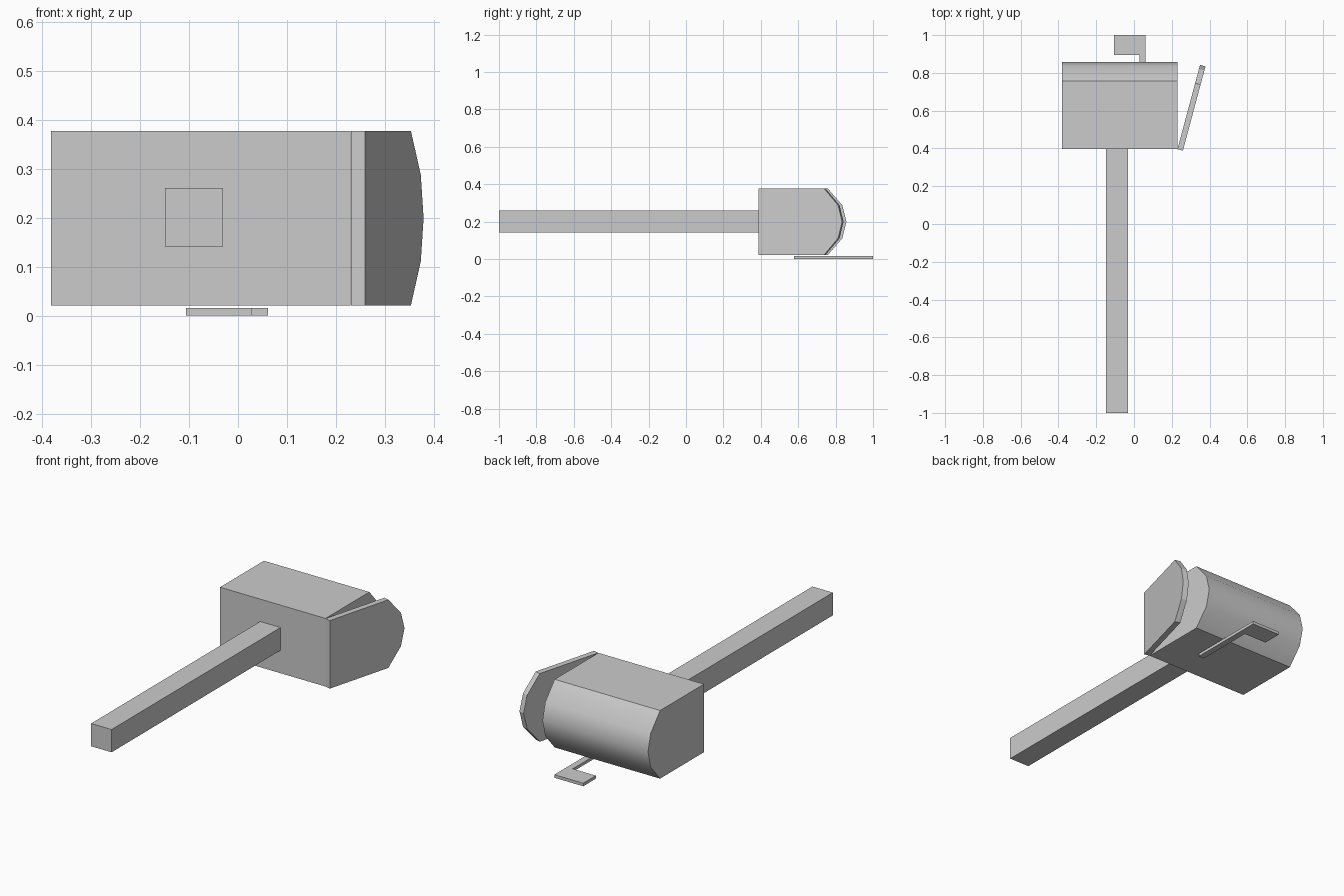
import bpy, bmesh, math
from mathutils import Matrix

if "Cube" in bpy.data.objects:
    bpy.data.objects.remove(bpy.data.objects["Cube"])


def prism(name, pts, depth, matrix):
    """Extrude a 2D outline by depth along local z, then place it."""
    bm = bmesh.new()
    face = bm.faces.new([bm.verts.new((a, b, 0)) for a, b in pts])
    ext = bmesh.ops.extrude_face_region(bm, geom=[face])
    verts = [v for v in ext["geom"] if isinstance(v, bmesh.types.BMVert)]
    bmesh.ops.translate(bm, verts=verts, vec=(0, 0, depth))
    bm.transform(matrix)
    bmesh.ops.recalc_face_normals(bm, faces=bm.faces)
    mesh = bpy.data.meshes.new(name)
    bm.to_mesh(mesh)
    bm.free()
    obj = bpy.data.objects.new(name, mesh)
    bpy.context.collection.objects.link(obj)
    return obj


# Rounded box cross-section in (y, z), measured from the flat base side
half = [(0, 0.178), (0.362, 0.178), (0.44, 0.088), (0.462, 0)]
profile = half + [(y, -z) for y, z in reversed(half[:-1])]

# Local (x, y, z) -> world (y, z, x)
yz_plane = Matrix(((0, 0, 1, 0), (1, 0, 0, 0), (0, 1, 0, 0), (0, 0, 0, 1)))
base_y, mid_z, left, right = 0.396, 0.199, -0.381, 0.229

# Mailbox body, smooth only around its curved side
body = prism("mailbox_body", profile, right - left,
             Matrix.Translation((left, base_y, mid_z)) @ yz_plane)
bpy.context.view_layer.objects.active = body
body.select_set(True)
bpy.ops.object.shade_smooth_by_angle(angle=math.radians(40))
body.select_set(False)

# Door, same outline, swung open about the base corner
prism("mailbox_door", profile, 0.03,
      Matrix.Translation((right + 0.001, base_y, mid_z))
      @ Matrix.Rotation(math.radians(-15), 4, 'Z') @ yz_plane)

# Square post
prism("post", [(-0.149, -1), (-0.031, -1), (-0.031, base_y), (-0.149, base_y)],
      0.119, Matrix.Translation((0, 0, 0.141)))

# L-shaped signal flag
prism("signal_flag", [(0.028, 0.577), (0.061, 0.577), (0.061, 1), (-0.106, 1),
                      (-0.106, 0.896), (0.028, 0.896)], 0.016, Matrix())
